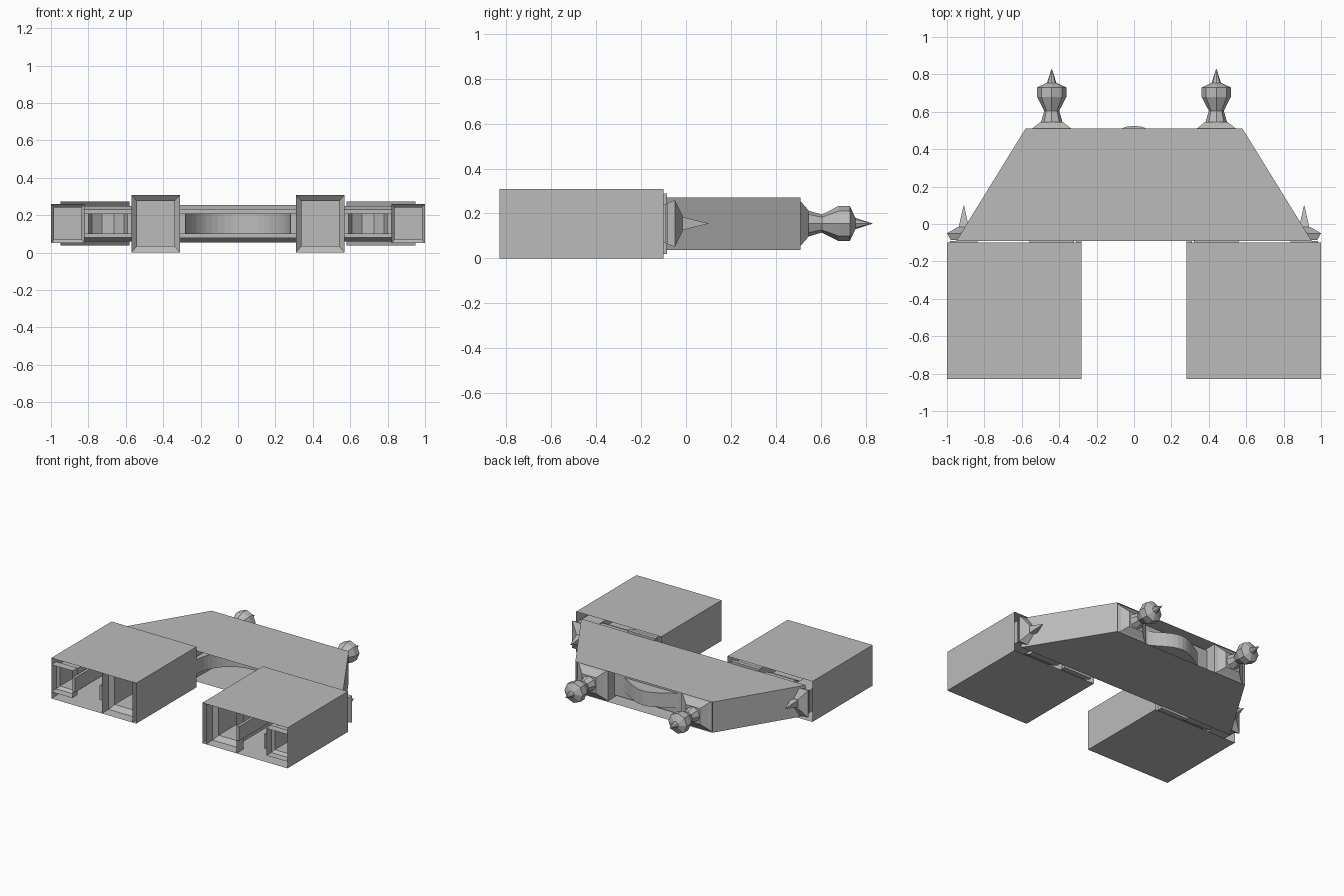
import bpy, bmesh, math

cube = bpy.data.objects.get("Cube")
if cube:
    bpy.data.objects.remove(cube, do_unlink=True)

stone = bpy.data.materials.new("grey_stone")
stone.use_nodes = True
stone.diffuse_color = (0.5, 0.5, 0.5, 1)
stone.node_tree.nodes["Principled BSDF"].inputs["Base Color"].default_value = (0.5, 0.5, 0.5, 1)

MID = 0.155  # height of the symmetry plane of the gate, which lies on its back


def finish(name, bm):
    bmesh.ops.recalc_face_normals(bm, faces=bm.faces)
    mesh = bpy.data.meshes.new(name)
    bm.to_mesh(mesh)
    bm.free()
    mesh.materials.append(stone)
    obj = bpy.data.objects.new(name, mesh)
    bpy.context.collection.objects.link(obj)
    return obj


def loft(name, cx, sections, sides=4, cap_front=False, cap_back=False):
    """Skin rings given as (y, half width, half depth) along the y axis."""
    bm = bmesh.new()
    turn = math.pi / 4 if sides == 4 else 0
    grow = math.sqrt(2) if sides == 4 else 1
    rings = []
    for y, hw, hd in sections:
        ring = []
        for i in range(sides):
            a = math.tau * i / sides + turn
            ring.append(bm.verts.new((cx + grow * hw * math.cos(a), y,
                                      MID + grow * hd * math.sin(a))))
        rings.append(ring)
    for a, b in zip(rings, rings[1:]):
        for i in range(sides):
            j = (i + 1) % sides
            bm.faces.new((a[i], a[j], b[j], b[i]))
    if cap_front:
        bm.faces.new(rings[0])
    if cap_back:
        bm.faces.new(rings[-1])
    return finish(name, bm)


def slab(name, outline, half_depth):
    """Extrude an outline in the xy plane to both sides of the middle plane."""
    bm = bmesh.new()
    face = bm.faces.new([bm.verts.new((x, y, MID - half_depth)) for x, y in outline])
    moved = bmesh.ops.extrude_face_region(bm, geom=[face])["geom"]
    top = [v for v in moved if isinstance(v, bmesh.types.BMVert)]
    bmesh.ops.translate(bm, verts=top, vec=(0, 0, 2 * half_depth))
    return finish(name, bm)


def arch(cx, spring, half, rise, steps):
    return [(cx - half * math.cos(math.pi * i / steps),
             spring + rise * math.sin(math.pi * i / steps)) for i in range(steps + 1)]


# Upper body: thin trapezoid shell, open at both ends
loft("upper_shell", 0, [(-0.09, 0.95, 0.117), (0.51, 0.58, 0.117)])

# Central wall with the large arch and a curved crest
crest = [(0.31 - 0.62 * i / 16, 0.4 + 0.125 * math.sin(math.pi * i / 16) ** 2)
         for i in range(17)]
slab("central_arch_wall",
     [(-0.31, -0.1)] + arch(0, -0.1, 0.28, 0.28, 24) + [(0.31, -0.1)] + crest, 0.055)
loft("central_cornice", 0,
     [(0.28, 0.31, 0.077), (0.34, 0.31, 0.077), (0.39, 0.31, 0.1), (0.42, 0.31, 0.1)],
     cap_front=True, cap_back=True)

for side, s in (("left", 1), ("right", -1)):
    # Lower pier: thin box shell, open at both ends
    loft(side + "_pier_shell", s * 0.64, [(-0.83, 0.36, 0.155), (-0.1, 0.36, 0.155)])

    # Main pillar, hollow at the foot, with plinth and capital
    x = s * 0.44
    loft(side + "_main_pillar", x,
         [(-0.83, 0.13, 0.154), (-0.75, 0.13, 0.154), (-0.72, 0.1, 0.12),
          (-0.15, 0.1, 0.12), (-0.11, 0.12, 0.135), (-0.085, 0.12, 0.135)],
         cap_back=True)
    loft(side + "_upper_pilaster", x,
         [(-0.085, 0.12, 0.11), (0.5, 0.13, 0.116), (0.51, 0.105, 0.1),
          (0.545, 0.06, 0.06)], cap_back=True)
    loft(side + "_urn_finial", x,
         [(0.53, 0.062, 0.062), (0.605, 0.04, 0.04), (0.68, 0.078, 0.078),
          (0.73, 0.078, 0.078), (0.755, 0.025, 0.025), (0.83, 0.001, 0.001)],
         sides=8, cap_front=True, cap_back=True)

    # Side wall with a small low-poly arch
    x = s * 0.695
    slab(side + "_side_arch_wall",
         [(x - 0.125, -0.83)] + [(x - 0.105, -0.83)] + arch(x, -0.45, 0.105, 0.105, 5)
         + [(x + 0.105, -0.83), (x + 0.125, -0.83), (x + 0.125, -0.1), (x - 0.125, -0.1)],
         0.055)
    loft(side + "_side_cornice", x,
         [(-0.2, 0.125, 0.075), (-0.15, 0.125, 0.095), (-0.1, 0.125, 0.095)],
         cap_front=True, cap_back=True)

    # Outer pillar with pyramid cap and spike
    x = s * 0.91
    loft(side + "_outer_pillar", x,
         [(-0.83, 0.089, 0.104), (-0.77, 0.089, 0.104), (-0.75, 0.073, 0.086),
          (-0.09, 0.073, 0.086)], cap_back=True)
    loft(side + "_outer_cap", x,
         [(-0.085, 0.07, 0.09), (-0.05, 0.09, 0.104), (-0.015, 0.03, 0.035)],
         cap_front=True, cap_back=True)
    loft(side + "_outer_spike", x,
         [(-0.02, 0.028, 0.03), (0.1, 0.001, 0.001)], cap_front=True, cap_back=True)
